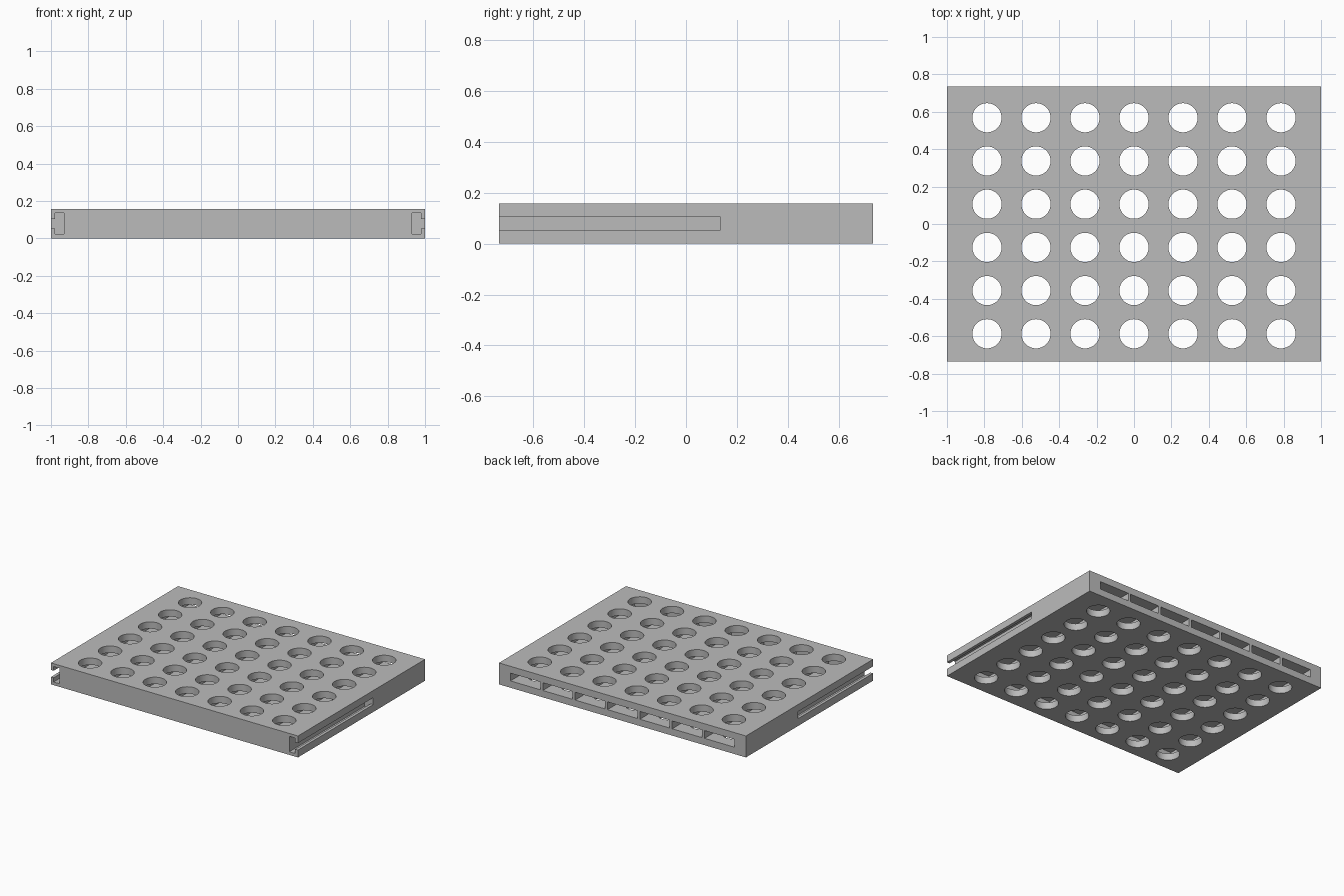
import bpy, bmesh
from mathutils import Matrix, Vector

if "Cube" in bpy.data.objects:
    bpy.data.objects.remove(bpy.data.objects["Cube"], do_unlink=True)

HALF_X, HALF_Y, HEIGHT = 1.0, 0.735, 0.157
COLUMNS = [0.262 * i for i in range(-3, 4)]
ROWS = [-0.587 + 0.231 * j for j in range(6)]

grey = bpy.data.materials.new("plain grey")
grey.use_nodes = True
grey.diffuse_color = (0.5, 0.5, 0.5, 1)
grey.node_tree.nodes["Principled BSDF"].inputs["Base Color"].default_value = (0.5, 0.5, 0.5, 1)


def add_box(bm, low, high):
    low, high = Vector(low), Vector(high)
    size = high - low
    matrix = Matrix.Translation((low + high) / 2) @ Matrix.Diagonal((*size, 1))
    bmesh.ops.create_cube(bm, size=1, matrix=matrix)


def finish(bm, name):
    bmesh.ops.recalc_face_normals(bm, faces=bm.faces)
    mesh = bpy.data.meshes.new(name)
    bm.to_mesh(mesh)
    bm.free()
    mesh.materials.append(grey)
    obj = bpy.data.objects.new(name, mesh)
    bpy.context.collection.objects.link(obj)
    return obj


def cut(target, cutter):
    mod = target.modifiers.new(cutter.name, "BOOLEAN")
    mod.operation = "DIFFERENCE"
    mod.solver = "EXACT"
    mod.object = cutter
    bpy.ops.object.select_all(action="DESELECT")
    target.select_set(True)
    bpy.context.view_layer.objects.active = target
    bpy.ops.object.modifier_apply(modifier=mod.name)
    bpy.data.objects.remove(cutter, do_unlink=True)


# Solid slab
bm = bmesh.new()
add_box(bm, (-HALF_X, -HALF_Y, 0), (HALF_X, HALF_Y, HEIGHT))
tray = finish(bm, "perforated_tray")

# Inner channels, one per column, open at the back with thin walls between
bm = bmesh.new()
for x in COLUMNS:
    add_box(bm, (x - 0.121, -0.70, 0.05), (x + 0.121, HALF_Y + 0.1, 0.107))
cut(tray, finish(bm, "channel_cutter"))

# Grid of round through holes
bm = bmesh.new()
for x in COLUMNS:
    for y in ROWS:
        bmesh.ops.create_cone(bm, cap_ends=True, segments=48, radius1=0.078, radius2=0.078,
                              depth=0.4, matrix=Matrix.Translation((x, y, HEIGHT / 2)))
cut(tray, finish(bm, "hole_cutter"))

# T-shaped rail slots in both sides, open at the front
profile = [(1.1, 0.054), (0.978, 0.054), (0.978, 0.023), (0.93, 0.023),
           (0.93, 0.136), (0.978, 0.136), (0.978, 0.105), (1.1, 0.105)]
bm = bmesh.new()
for side in (-1, 1):
    face = bm.faces.new([bm.verts.new((side * x, -HALF_Y - 0.1, z)) for x, z in profile])
    new = bmesh.ops.extrude_face_region(bm, geom=[face])["geom"]
    verts = [v for v in new if isinstance(v, bmesh.types.BMVert)]
    bmesh.ops.translate(bm, verts=verts, vec=(0, 0.135 + HALF_Y + 0.1, 0))
cut(tray, finish(bm, "rail_slot_cutter"))

# Smooth hole walls, sharp edges
tray.select_set(True)
bpy.context.view_layer.objects.active = tray
bpy.ops.object.shade_smooth_by_angle()
